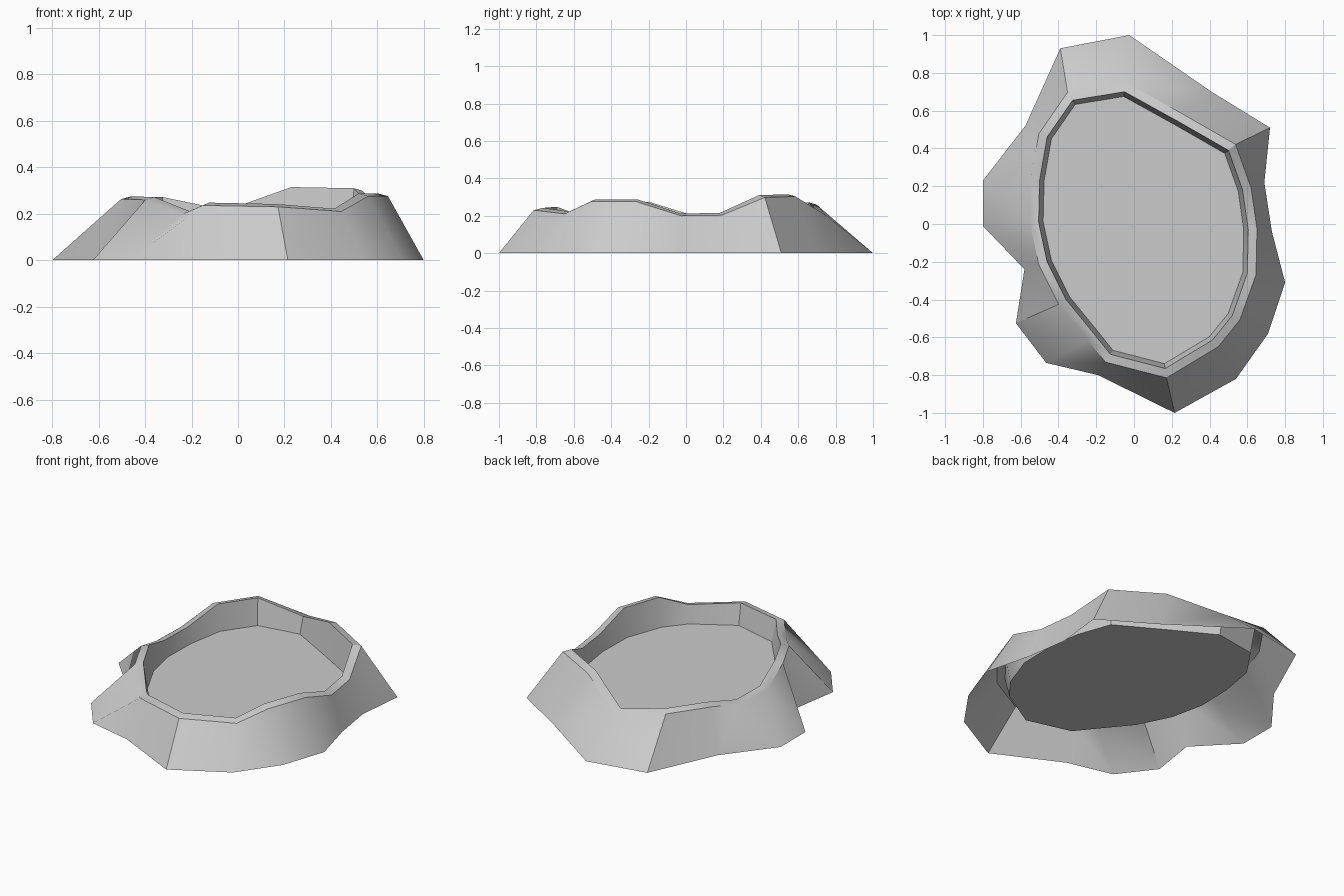
import bpy, bmesh, math
from mathutils import Vector

if "Cube" in bpy.data.objects:
    bpy.data.objects.remove(bpy.data.objects["Cube"])

# Irregular foot outline of the rocky bank, clockwise from the back
foot = [(-.025, 1), (.41, .70), (.72, .51), (.69, .22), (.73, -.04), (.80, -.31),
        (.71, -.58), (.54, -.82), (.215, -1), (-.19, -.80), (-.465, -.735),
        (-.625, -.525), (-.58, -.24), (-.80, -.01), (-.80, .23), (-.575, .52), (-.39, .93)]

# Inner lip of the rim: x, y and wavy height
lip = [(-.05, .70, .215), (.23, .545, .315), (.50, .39, .31), (.575, .18, .215),
       (.605, -.03, .212), (.60, -.26, .288), (.52, -.485, .288), (.415, -.615, .222),
       (.165, -.765, .242), (-.125, -.69, .248), (-.205, -.59, .21), (-.36, -.40, .272),
       (-.46, -.20, .275), (-.505, .01, .21), (-.50, .23, .21), (-.46, .46, .272),
       (-.325, .655, .272)]
FLOOR_Z = .115


def offset(points, dist):
    """Mitred outward offset of a clockwise outline."""
    out = []
    n = len(points)
    for i in range(n):
        a, b, c = (Vector(points[j % n][:2]) for j in (i - 1, i, i + 1))
        d1, d2 = (b - a).normalized(), (c - b).normalized()
        n1, n2 = Vector((-d1.y, d1.x)), Vector((-d2.y, d2.x))
        m = (n1 + n2).normalized()
        p = b + m * dist / max(m.dot(n1), .7)
        out.append((p.x, p.y))
    return out


def make_object(name, rings, cap=False):
    """Bridge successive rings into bands, or fill a single ring."""
    bm = bmesh.new()
    loops = [[bm.verts.new(p) for p in ring] for ring in rings]
    n = len(rings[0])
    for lo, hi in zip(loops, loops[1:]):
        for i in range(n):
            j = (i + 1) % n
            bm.faces.new((lo[j], lo[i], hi[i], hi[j]))
    if cap:
        bm.faces.new(loops[-1][::-1])
    mesh = bpy.data.meshes.new(name)
    bm.to_mesh(mesh)
    bm.free()
    ob = bpy.data.objects.new(name, mesh)
    bpy.context.collection.objects.link(ob)
    return ob


base_ring = [(x, y, 0) for x, y in foot]
shoulder_ring = [(x, y, p[2] - .012) for (x, y), p in zip(offset(lip, .046), lip)]
floor_ring = [(x, y, FLOOR_Z) for x, y in offset(lip, -.024)]

# Sloping bank, bevelled rim and steep inner wall (open underneath)
bank = make_object("pond_bank", [base_ring, shoulder_ring, lip, floor_ring])
bpy.context.view_layer.objects.active = bank
bank.select_set(True)
bpy.ops.object.shade_smooth_by_angle(angle=math.radians(30))

# Flat pool surface inside the bank
make_object("pool_surface", [floor_ring], cap=True)
